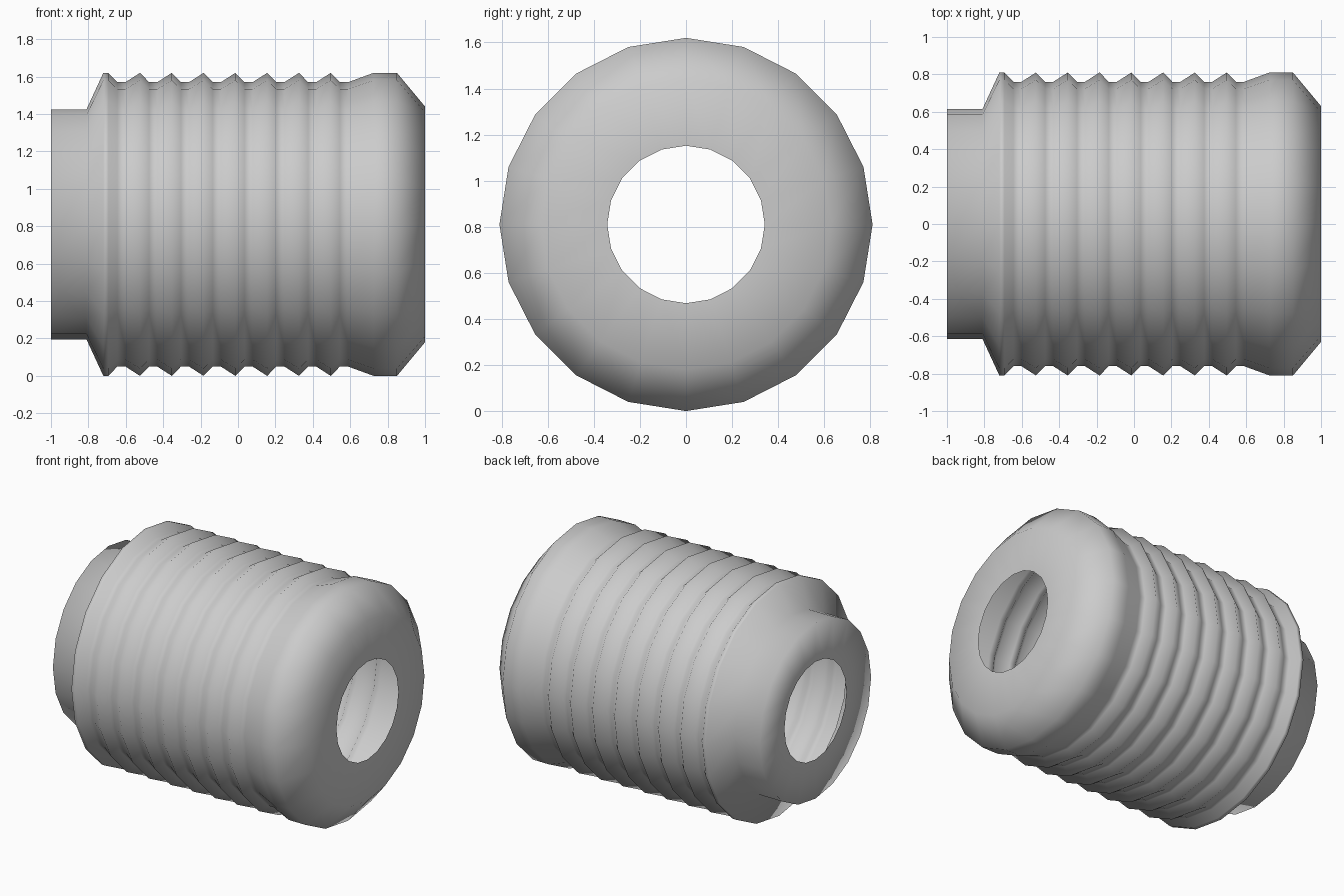
import bpy, bmesh, math

if "Cube" in bpy.data.objects:
    bpy.data.objects.remove(bpy.data.objects["Cube"])

SIDES = 20
AXIS_Z = 0.81

# Half profile along x: (x, radius) - neck, shoulder, ribs, chamfered head
profile = [(-1.0, 0.342), (-1.0, 0.615), (-0.81, 0.615), (-0.72, 0.81), (-0.693, 0.81)]
for k in range(8):
    x = -0.645 + 0.17 * k
    profile += [(x, 0.76), (x + 0.043, 0.76)]      # groove floor
    if k < 7:
        profile.append((x + 0.121, 0.81))          # rib crest
profile += [(0.725, 0.81), (0.85, 0.81), (1.0, 0.63), (1.0, 0.342)]

# Revolve the profile into a hollow thin shell with an opening at each end
bm = bmesh.new()
rings = []
for x, r in profile:
    ring = []
    for i in range(SIDES):
        a = 2 * math.pi * i / SIDES
        ring.append(bm.verts.new((x, r * math.sin(a), AXIS_Z + r * math.cos(a))))
    rings.append(ring)
for a, b in zip(rings, rings[1:]):
    for i in range(SIDES):
        j = (i + 1) % SIDES
        bm.faces.new((a[i], a[j], b[j], b[i])).smooth = True
bm.normal_update()
# Make sure the shell faces outward
test = max(bm.faces, key=lambda f: f.calc_center_median().z)
if test.normal.z < 0:
    bmesh.ops.reverse_faces(bm, faces=bm.faces[:])

mesh = bpy.data.meshes.new("ribbed_insert")
bm.to_mesh(mesh)
bm.free()
obj = bpy.data.objects.new("ribbed_insert", mesh)
bpy.context.collection.objects.link(obj)
